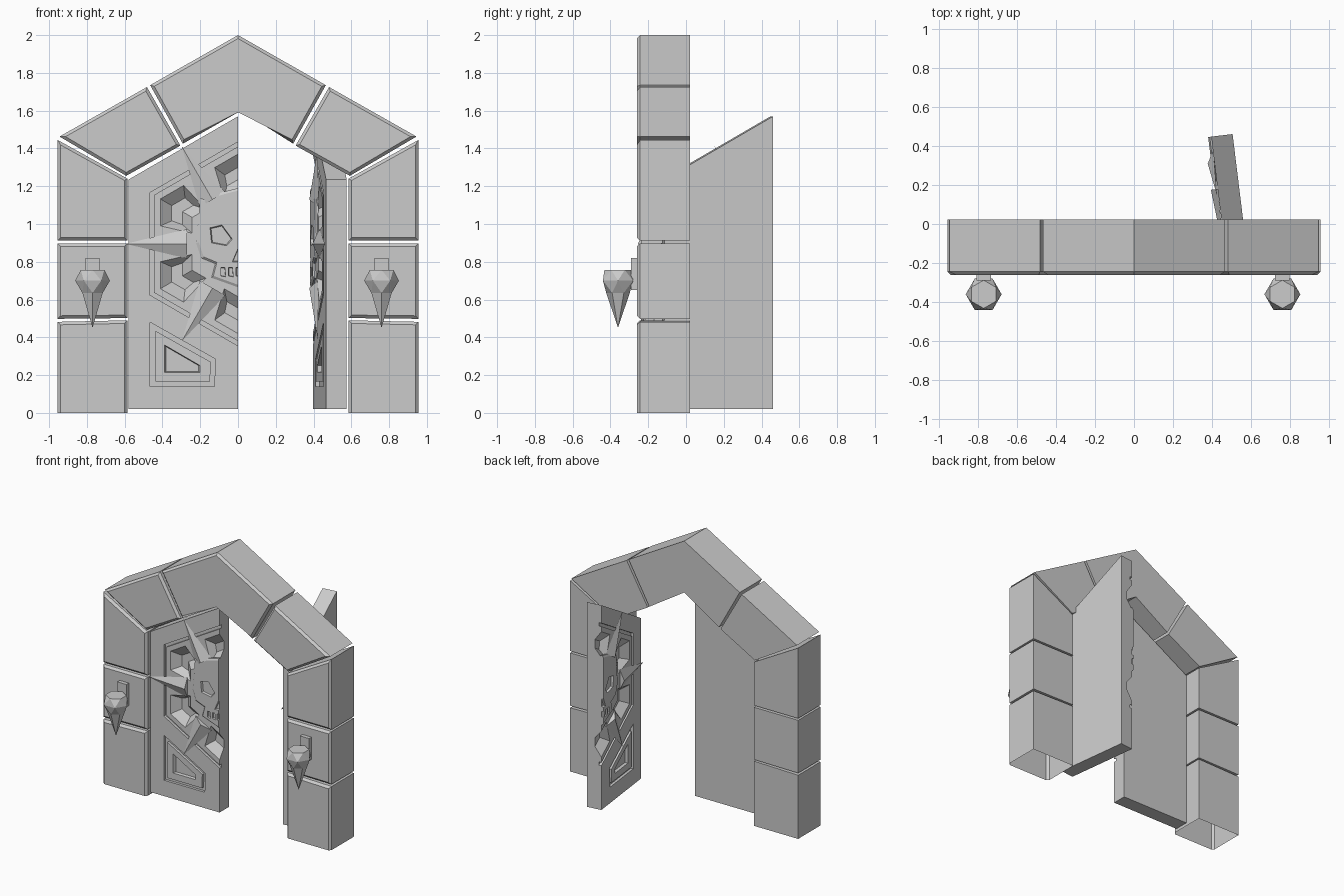
import bpy, bmesh, math
from mathutils import Matrix, Vector

if "Cube" in bpy.data.objects:
    bpy.data.objects.remove(bpy.data.objects["Cube"])

stone = bpy.data.materials.new("grey_stone")
stone.use_nodes = True
GREY = (0.6, 0.6, 0.6, 1)
stone.diffuse_color = GREY
stone.node_tree.nodes["Principled BSDF"].inputs["Base Color"].default_value = GREY

FRONT, BACK = -0.22, -0.11        # door faces
CENTRE = Vector((0, 0.895))       # middle of the carved hexagon


def finish(name, bm):
    bmesh.ops.recalc_face_normals(bm, faces=bm.faces)
    mesh = bpy.data.meshes.new(name)
    bm.to_mesh(mesh)
    bm.free()
    mesh.materials.append(stone)
    ob = bpy.data.objects.new(name, mesh)
    bpy.context.collection.objects.link(ob)
    return ob


def loft(bm, loops, closed=False):
    """Skin matching loops of points; cap the ends or join them in a ring."""
    rings = [[bm.verts.new(p) for p in loop] for loop in loops]
    pairs = list(zip(rings, rings[1:] + rings[:1])) if closed else list(zip(rings, rings[1:]))
    for a, b in pairs:
        for i in range(len(a)):
            j = (i + 1) % len(a)
            bm.faces.new((a[i], a[j], b[j], b[i]))
    if not closed:
        bm.faces.new(rings[0])
        bm.faces.new(rings[-1])


def at(poly, y):
    return [(p[0], y, p[1]) for p in poly]


def shape(name, *layers, closed=False):
    bm = bmesh.new()
    loft(bm, [at(poly, y) for poly, y in layers], closed)
    return finish(name, bm)


def mirrored(poly):
    return [(-x, z) for x, z in poly]


# Frame stones: prisms with a chamfered front outline
def frame_stone(name, poly):
    bm = bmesh.new()
    loft(bm, [at(poly, -0.26), at(poly, 0.022)])
    edges = [e for e in bm.edges if all(v.co.y < -0.2 for v in e.verts)]
    bmesh.ops.bevel(bm, geom=edges, offset=0.016, segments=1, affect='EDGES')
    # The feet are open underneath
    bmesh.ops.bisect_plane(bm, geom=bm.verts[:] + bm.edges[:] + bm.faces[:],
                           plane_co=(0, 0, 0), plane_no=(0, 0, -1), clear_outer=True)
    return finish(name, bm)


OUT, IN = -0.955, -0.585
stones = {
    "post_lower": [(OUT, -0.05), (IN, -0.05), (IN, 0.49), (OUT, 0.482)],
    "post_middle": [(OUT, 0.498), (IN, 0.502), (IN, 0.898), (OUT, 0.898)],
    "post_upper": [(OUT, 0.912), (IN, 0.912), (IN, 1.24), (OUT, 1.445)],
    "arch_side": [(-0.945, 1.463), (-0.592, 1.255), (-0.305, 1.415), (-0.482, 1.725)],
}
for part, poly in stones.items():
    frame_stone("right_" + part, poly)
    frame_stone("left_" + part, mirrored(poly))
half = [(0, 2), (-0.465, 1.735), (-0.292, 1.425), (0, 1.61)]
frame_stone("arch_top", half + mirrored(half[1:3])[::-1])


# Wall torches: bracket, arm and faceted cup with a long point
def torch(name, x):
    bm = bmesh.new()
    for size, pos in (((0.075, 0.04, 0.17), (x, -0.27, 0.735)),
                      ((0.05, 0.08, 0.05), (x, -0.31, 0.70))):
        m = Matrix.Translation(pos) @ Matrix.Diagonal((*size, 1))
        bmesh.ops.create_cube(bm, size=1, matrix=m)
    rings = []
    for r, z, turn in ((0.072, 0.757, 0), (0.092, 0.70, 30), (0.062, 0.635, 0)):
        rings.append([bm.verts.new((x + r * math.sin(math.radians(60 * i + turn)),
                                    -0.36 - r * math.cos(math.radians(60 * i + turn)), z))
                      for i in range(6)])
    top, mid, low = rings
    tip = bm.verts.new((x, -0.36, 0.45))
    bm.faces.new(top)
    for i in range(6):
        j = (i + 1) % 6
        bm.faces.new((top[i], mid[i], top[j]))
        bm.faces.new((mid[i], mid[j], top[j]))
        bm.faces.new((low[i], low[j], mid[i]))
        bm.faces.new((mid[i], low[j], mid[j]))
        bm.faces.new((low[i], tip, low[j]))
    return finish(name, bm)


torch("right_torch", -0.77)
torch("left_torch", 0.76)


# Door carving helpers
def polar(r, deg):
    a = math.radians(deg)
    return CENTRE + r * Vector((math.cos(a), math.sin(a)))


def hexagon(r):
    return [polar(r, 60 * i + 30) for i in range(6)]


def chevron(r_out, r_in, deg, t):
    """Bent strip around one corner of the hexagon."""
    def arm(r, side):
        return polar(r, deg).lerp(polar(r, deg + side), t)
    return [arm(r_out, -60), polar(r_out, deg), arm(r_out, 60),
            arm(r_in, 60), polar(r_in, deg), arm(r_in, -60)]


def shrink(poly, k):
    c = sum((Vector(p) for p in poly), Vector((0, 0))) / len(poly)
    return [c + (Vector(p) - c) * k for p in poly]


def carve(target, cutter):
    mod = target.modifiers.new("carve", 'BOOLEAN')
    mod.operation, mod.solver, mod.object = 'DIFFERENCE', 'EXACT', cutter
    bpy.context.view_layer.objects.active = target
    bpy.ops.object.modifier_apply(modifier=mod.name)
    bpy.data.objects.remove(cutter)


def groove(target, outer, inner, depth):
    carve(target, shape("cutter", (outer, FRONT - 0.02), (outer, FRONT + depth),
                        (inner, FRONT + depth), (inner, FRONT - 0.02), closed=True))


def pocket(target, rim, floor, depth, lift=0.0):
    carve(target, shape("cutter", (rim, FRONT - lift - 0.02), (rim, FRONT - lift),
                        (floor, FRONT + depth)))


# Door slab with carved hexagon, corner pockets and a lower panel
slab = [(-0.58, 0.02), (0, 0.02), (0, 1.57), (-0.58, 1.235)]
door = shape("right_door", (slab, FRONT), (slab, BACK))
groove(door, hexagon(0.54), hexagon(0.515), 0.02)
for corner in (90, 150, 210, 270):
    pocket(door, chevron(0.475, 0.28, corner, 0.3),
           chevron(0.405, 0.34, corner, 0.2), 0.05)
panel = [(-0.466, 0.48), (-0.12, 0.285), (-0.125, 0.14), (-0.466, 0.14)]
ridge = [(-0.438, 0.435), (-0.145, 0.27), (-0.148, 0.165), (-0.438, 0.165)]
core = [(-0.39, 0.36), (-0.2, 0.25), (-0.2, 0.215), (-0.39, 0.215)]
groove(door, panel, ridge, 0.02)
pocket(door, core, shrink(core, 0.9), 0.02)

# Skull relief on the seam, with eye, nose and teeth cut in
outline = [(0, 1.19), (-0.06, 1.175), (-0.2, 1.135), (-0.222, 0.9), (-0.195, 0.82),
           (-0.12, 0.79), (-0.14, 0.715), (0, 0.665)]
skull = shape("right_skull_relief", (outline, FRONT + 0.005), (outline, FRONT - 0.008),
              ([(min(0, x * 0.93), 0.93 + (z - 0.93) * 0.95) for x, z in outline], FRONT - 0.016))
eye = [(-0.148, 0.98), (-0.085, 0.995), (-0.03, 0.92), (-0.06, 0.885), (-0.14, 0.9)]
nose = [(-0.03, 0.8), (0.03, 0.8), (0.03, 0.87), (0, 0.87)]
teeth = [[(x, 0.725), (x + 0.025, 0.72), (x + 0.02, 0.77), (x, 0.77)] for x in (-0.09, -0.05, -0.01)]
for hole in [eye, nose] + teeth:
    pocket(skull, hole, shrink(hole, 0.9), -0.001, 0.016)


# Radial spikes around the skull
def spike(name, deg):
    tip, base = polar(0.595, deg), polar(0.27, deg)
    side = (tip - base).orthogonal().normalized() * 0.078
    bm = bmesh.new()
    pts = [(base + side, 0.002), (base - side, 0.002), (base, -0.035), (tip, -0.008)]
    vs = [bm.verts.new((p.x, FRONT + y, p.y)) for p, y in pts]
    for tri in ((0, 1, 2), (0, 2, 3), (1, 3, 2), (0, 3, 1)):
        bm.faces.new([vs[i] for i in tri])
    return finish(name, bm)


leaf = [door, skull] + [spike(f"right_spike_{i + 1}", 120 + 60 * i) for i in range(3)]

# The other leaf is mirrored and swung open on its back corner
hinge = Matrix.Translation((0.575, BACK, 0))
swing = hinge @ Matrix.Rotation(math.radians(-83), 4, 'Z') @ hinge.inverted()
for ob in leaf:
    copy = ob.copy()
    copy.data = ob.data.copy()
    copy.name = ob.name.replace("right", "left")
    bpy.context.collection.objects.link(copy)
    copy.data.transform(swing @ Matrix.Diagonal((-1, 1, 1, 1)))
    copy.data.flip_normals()
